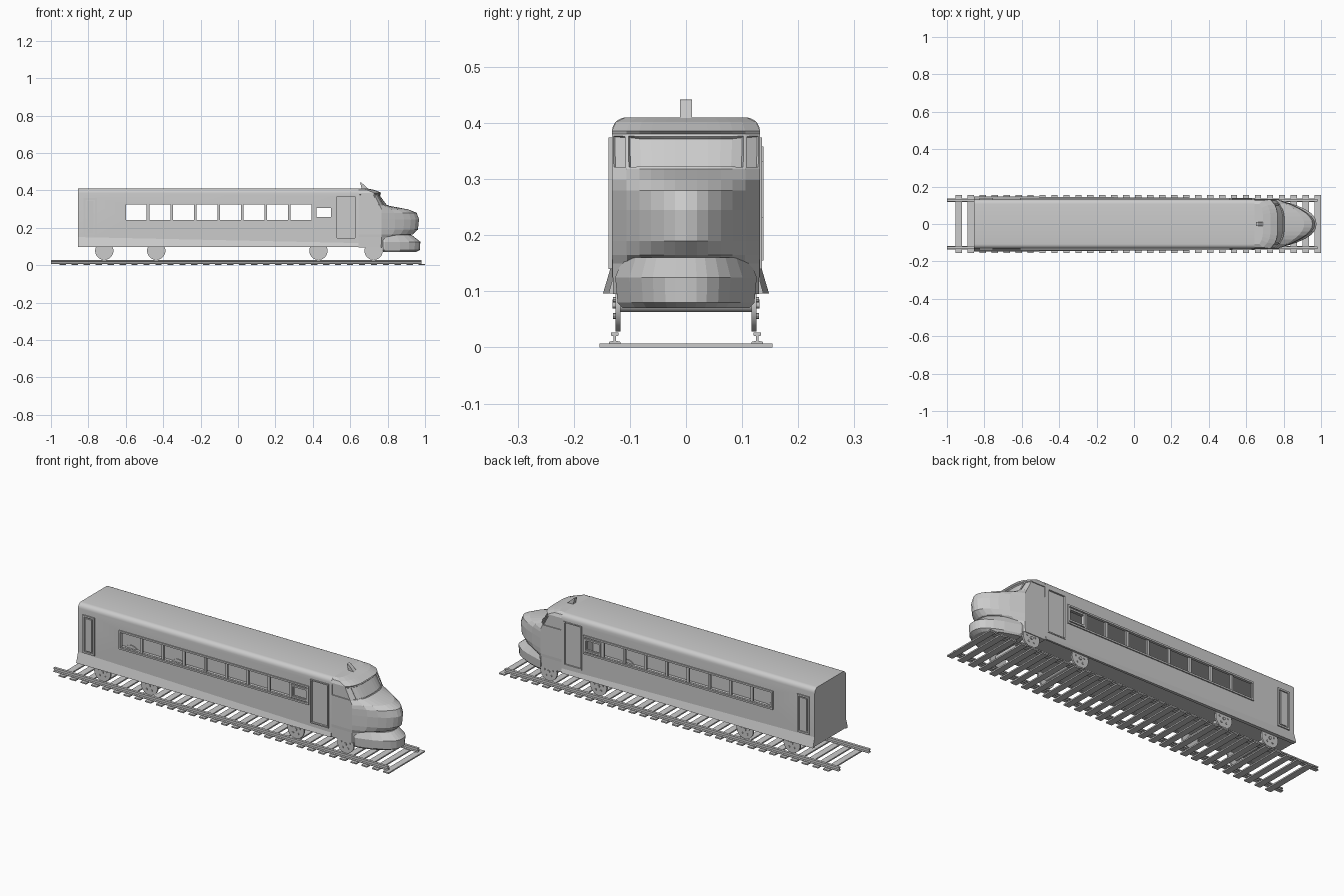
import bpy, bmesh, math

if "Cube" in bpy.data.objects:
    bpy.data.objects.remove(bpy.data.objects["Cube"])

W = 0.132          # body half width
X0, X1 = -0.855, 0.645


def finish(name, bm, smooth=None):
    bmesh.ops.recalc_face_normals(bm, faces=bm.faces[:])
    me = bpy.data.meshes.new(name)
    bm.to_mesh(me)
    bm.free()
    ob = bpy.data.objects.new(name, me)
    bpy.context.collection.objects.link(ob)
    if smooth:
        bpy.context.view_layer.objects.active = ob
        ob.select_set(True)
        bpy.ops.object.shade_smooth_by_angle(angle=math.radians(smooth))
        ob.select_set(False)
    return ob


def loft(bm, rings):
    """Skin closed rings of equal length and cap both ends."""
    vs = [[bm.verts.new(p) for p in r] for r in rings]
    n = len(vs[0])
    for a, b in zip(vs, vs[1:]):
        for i in range(n):
            j = (i + 1) % n
            bm.faces.new((a[i], a[j], b[j], b[i]))
    bm.faces.new(vs[0])
    bm.faces.new(vs[-1])


def box(bm, x0, x1, y0, y1, z0, z1):
    loft(bm, [[(x0, y0, z), (x1, y0, z), (x1, y1, z), (x0, y1, z)] for z in (z0, z1)])


def frame(bm, x0, x1, y0, y1, z0, z1, t):
    box(bm, x0, x1, y0, y1, z0, z0 + t)
    box(bm, x0, x1, y0, y1, z1 - t, z1)
    box(bm, x0, x0 + t, y0, y1, z0 + t, z1 - t)
    box(bm, x1 - t, x1, y0, y1, z0 + t, z1 - t)


def cut(target, name, boxes):
    bm = bmesh.new()
    for b in boxes:
        box(bm, *b)
    ob = finish(name, bm)
    ob.hide_render = True
    ob.display_type = 'WIRE'
    m = target.modifiers.new(name, 'BOOLEAN')
    m.operation, m.solver, m.object = 'DIFFERENCE', 'EXACT', ob


# Carriage body: rounded roof section swept along x
half = [(W, 0.10), (W, 0.385)]
for k in range(1, 6):
    a = math.radians(18 * k)
    half.append((W - 0.025 + 0.025 * math.cos(a), 0.385 + 0.025 * math.sin(a)))
section = half + [(-y, z) for y, z in reversed(half)]
bm = bmesh.new()
loft(bm, [[(x, y, z) for y, z in section] for x in (X0, X1)])
body = finish("carriage_body", bm, 30)

# Hollow interior, window openings and front door recesses
cut(body, "interior_cutter", [(X0 + 0.01, X1 - 0.008, -0.122, 0.122, 0.11, 0.40)])
wins = [(-0.6 + i * 0.126, -0.488 + i * 0.126, -0.2, 0.2, 0.242, 0.324) for i in range(8)]
wins.append((0.42, 0.498, -0.2, 0.2, 0.257, 0.305))
cut(body, "window_cutter", wins)
cut(body, "door_cutter", [(0.53, 0.625, s * 0.16 - 0.034, s * 0.16 + 0.034, 0.145, 0.368)
                          for s in (1, -1)])

# Side trim, made once per side
for s, side in ((1, "left"), (-1, "right")):
    ya, yb = sorted((s * (W - 0.002), s * 0.138))
    bm = bmesh.new()
    frame(bm, -0.61, 0.513, ya, yb, 0.232, 0.332, 0.009)
    frame(bm, 0.41, 0.508, ya, yb, 0.246, 0.316, 0.009)
    finish("window_frame_" + side, bm)

    bm = bmesh.new()
    frame(bm, -0.825, -0.755, ya, yb, 0.155, 0.358, 0.009)
    box(bm, -0.808, -0.772, ya, yb - s * 0.002 if s > 0 else yb, 0.17, 0.343)
    finish("rear_door_" + side, bm)

    bm = bmesh.new()
    frame(bm, 0.524, 0.631, ya, yb - 0.003 if s > 0 else yb, 0.14, 0.374, 0.006)
    finish("front_door_frame_" + side, bm)

    # Flared skirt, fading toward the cab
    bm = bmesh.new()
    loft(bm, [[(x, s * (W - 0.004), zt), (x, s * W, zt), (x, s * yo, 0.096), (x, s * (W - 0.004), 0.096)]
              for x, zt, yo in ((X0, 0.15, 0.148), (X1, 0.118, 0.138))])
    finish("skirt_" + side, bm)

# Cab and nose: plan curves stacked by height (z, half width, side x, tip x, power)
US = [1, 0.8, 0.63, 0.47, 0.3, 0.15, 0, -0.15, -0.3, -0.47, -0.63, -0.8, -1]


def plan(z, w, xs, xt, p, start):
    pts = [(xs + (xt - xs) * (1 - abs(u) ** p), w * u, z) for u in US]
    return [(start, w, z)] + pts + [(start, -w, z)]


cab_levels = [(0.095, 0.130, 0.765, 0.85, 2), (0.15, 0.131, 0.768, 0.88, 2),
              (0.165, W, 0.768, 0.935, 2), (0.19, W, 0.768, 0.962, 2),
              (0.245, W, 0.768, 0.968, 2), (0.28, W, 0.768, 0.955, 2),
              (0.298, W, 0.768, 0.91, 2), (0.318, W, 0.758, 0.805, 3),
              (0.38, W, 0.728, 0.760, 4), (0.386, W, 0.728, 0.768, 4),
              (0.402, 0.125, 0.69, 0.73, 4), (0.41, 0.108, 0.67, 0.69, 4)]
bm = bmesh.new()
loft(bm, [plan(*l, X1) for l in cab_levels])
bmesh.ops.recalc_face_normals(bm, faces=bm.faces[:])
# Recessed windscreen, corner panes and side panes
band = [f for f in bm.faces if 0.34 < f.calc_center_median().z < 0.36
        and f.calc_center_median().x > X1 + 0.005]
centre = [f for f in band if abs(f.calc_center_median().y) < 0.105]
panes = [f for f in band if f not in centre]
bmesh.ops.inset_region(bm, faces=centre, thickness=0.005, depth=0)
bmesh.ops.inset_region(bm, faces=centre, thickness=0.001, depth=-0.006)
bmesh.ops.inset_individual(bm, faces=panes, thickness=0.005, depth=0)
bmesh.ops.inset_individual(bm, faces=panes, thickness=0.001, depth=-0.004)
finish("cab_nose", bm)

# Lower bumper
bm = bmesh.new()
loft(bm, [plan(*l, 0.775) for l in [(0.07, 0.112, 0.80, 0.95, 2.5), (0.08, 0.122, 0.785, 0.972, 2.5),
                                    (0.125, 0.126, 0.785, 0.975, 2.5), (0.16, 0.112, 0.785, 0.93, 2.5)]])
finish("front_bumper", bm)

# Roof horn
bm = bmesh.new()
loft(bm, [[(0.652, y, 0.442), (0.662, y, 0.440), (0.695, y, 0.408), (0.662, y, 0.408)]
          for y in (-0.011, 0.011)])
finish("roof_horn", bm)


# Wheel sets: axle, two wheels, hub and bolts
def disc(bm, x, z, y0, y1, r, n):
    loft(bm, [[(x + r * math.cos(2 * math.pi * i / n), y, z + r * math.sin(2 * math.pi * i / n))
               for i in range(n)] for y in (y0, y1)])


for k, x in enumerate((-0.715, -0.437, 0.43, 0.725)):
    bm = bmesh.new()
    z = 0.077
    disc(bm, x, z, -0.118, 0.118, 0.014, 16)
    for s in (1, -1):
        disc(bm, x, z, s * 0.117, s * 0.126, 0.049, 32)
        disc(bm, x, z, s * 0.125, s * 0.131, 0.008, 12)
        for i in range(5):
            a = 2 * math.pi * i / 5 + math.pi / 2
            disc(bm, x + 0.026 * math.cos(a), z + 0.026 * math.sin(a), s * 0.125, s * 0.130, 0.005, 8)
    finish("wheel_set_%d" % (k + 1), bm, 30)

# Rails with foot, web and head
rail = [(0.010, 0.007), (0.010, 0.010), (0.002, 0.012), (0.002, 0.020), (0.007, 0.021), (0.007, 0.027)]
rail = rail + [(-y, z) for y, z in reversed(rail)]
for s, side in ((1, "left"), (-1, "right")):
    bm = bmesh.new()
    loft(bm, [[(x, s * 0.127 + y, z) for y, z in rail] for x in (-1.0, 0.98)])
    finish("rail_" + side, bm)

# Sleepers
bm = bmesh.new()
for i in range(31):
    x = -0.937 + i * (0.983 + 0.937) / 30
    box(bm, x - 0.017, x + 0.017, -0.154, 0.154, 0, 0.007)
finish("sleepers", bm)
